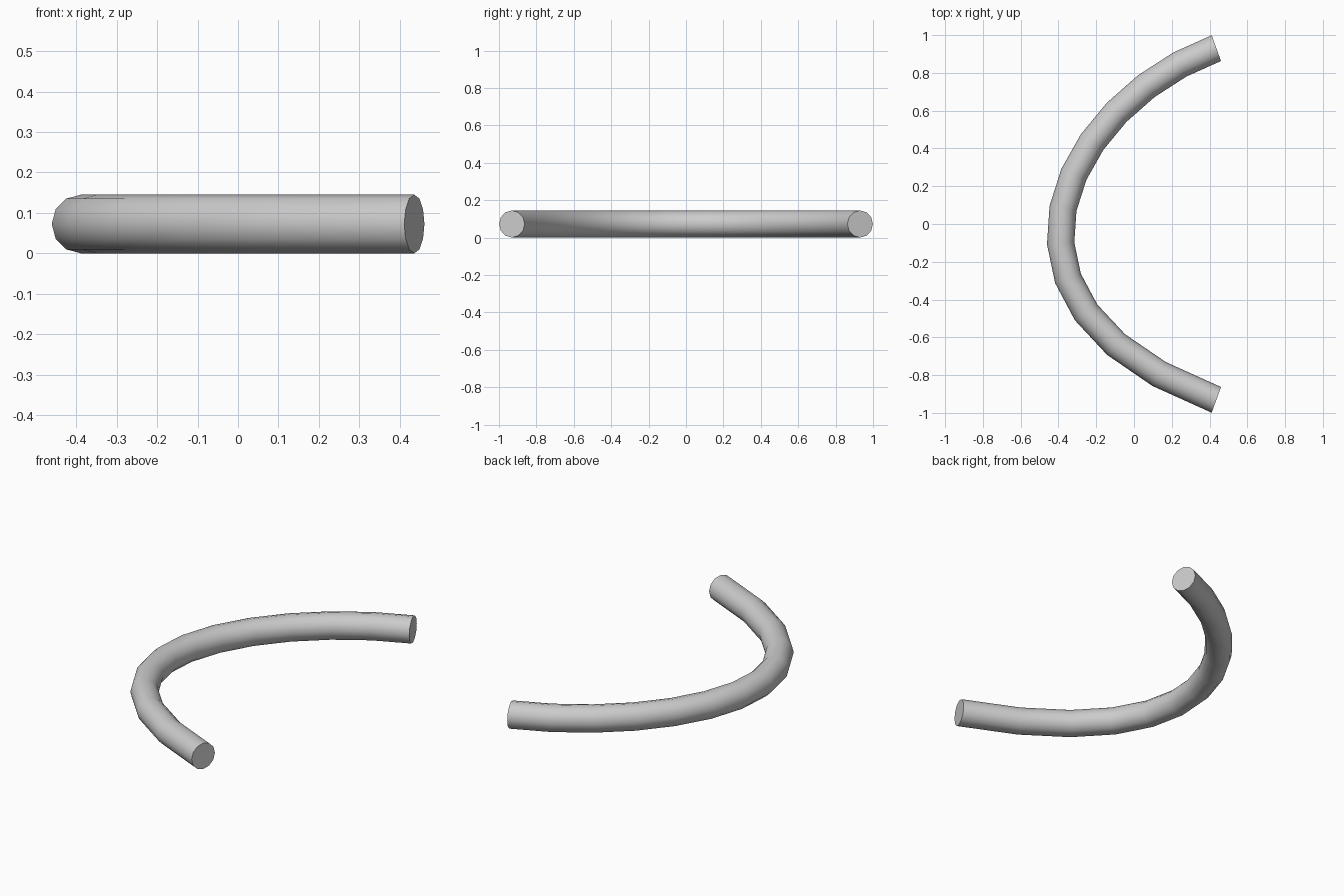
import bpy
from mathutils import Vector

if "Cube" in bpy.data.objects:
    bpy.data.objects.remove(bpy.data.objects["Cube"])

RADIUS = 0.0725

# Centre line: a single bezier span lying flat, with 12 segments
p0, h0, h1, p1 = [Vector((x, y, RADIUS)) for x, y in
                  ((0.436, 0.931), (-0.359, 0.647), (-0.934, -0.428), (0.436, -0.931))]

curve = bpy.data.curves.new("curved_handle", 'CURVE')
curve.dimensions = '3D'
curve.resolution_u = 12
spline = curve.splines.new('BEZIER')
spline.bezier_points.add(1)
start, end = spline.bezier_points
for point in (start, end):
    point.handle_left_type = point.handle_right_type = 'FREE'
start.co, start.handle_right, start.handle_left = p0, h0, p0 * 2 - h0
end.co, end.handle_left, end.handle_right = p1, h1, p1 * 2 - h1

# Round 12-sided section with closed flat ends
curve.bevel_depth = RADIUS
curve.bevel_resolution = 4
curve.use_fill_caps = True

handle = bpy.data.objects.new("curved_handle", curve)
bpy.context.collection.objects.link(handle)

# Turn into a mesh, smooth the tube and keep the cap edges sharp
bpy.context.view_layer.objects.active = handle
handle.select_set(True)
bpy.ops.object.convert(target='MESH')
bpy.ops.object.mode_set(mode='EDIT')
bpy.ops.mesh.select_all(action='SELECT')
bpy.ops.mesh.remove_doubles(threshold=0.0001)
bpy.ops.mesh.normals_make_consistent(inside=False)
bpy.ops.object.mode_set(mode='OBJECT')
bpy.ops.object.shade_smooth_by_angle(angle=0.7)
